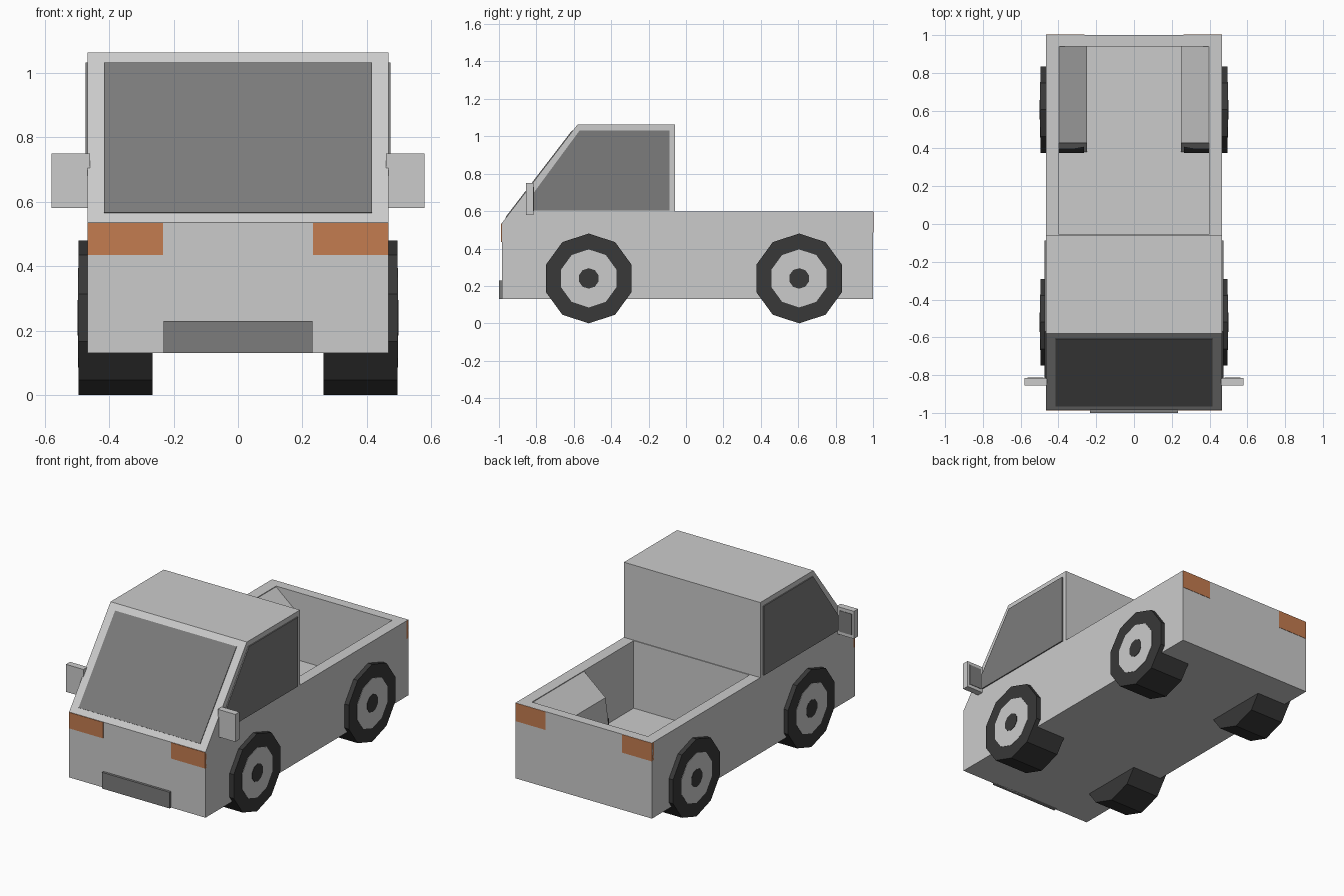
import bpy, bmesh, math

if "Cube" in bpy.data.objects:
    bpy.data.objects.remove(bpy.data.objects["Cube"])

def material(name, rgb):
    m = bpy.data.materials.new(name)
    m.diffuse_color = (*rgb, 1)
    m.use_nodes = True
    m.node_tree.nodes["Principled BSDF"].inputs["Base Color"].default_value = m.diffuse_color
    return m

GLASS = material("dark_glass", (0.2, 0.2, 0.2))
RUBBER = material("black_rubber", (0.04, 0.04, 0.04))
LAMP = material("lamp_orange", (0.55, 0.2, 0.08))

def prism(name, pts, a, b, axis="x", mat=None):
    """Extrude a profile from a to b: (y, z) points along x, or (x, z) points along y."""
    place = (lambda p, t: (t, p[0], p[1])) if axis == "x" else (lambda p, t: (p[0], t, p[1]))
    bm = bmesh.new()
    rings = [[bm.verts.new(place(p, t)) for p in pts] for t in (a, b)]
    bm.faces.new(rings[0])
    bm.faces.new(rings[1][::-1])
    n = len(pts)
    for i in range(n):
        j = (i + 1) % n
        bm.faces.new((rings[0][i], rings[1][i], rings[1][j], rings[0][j]))
    bmesh.ops.recalc_face_normals(bm, faces=bm.faces)
    me = bpy.data.meshes.new(name)
    bm.to_mesh(me)
    bm.free()
    ob = bpy.data.objects.new(name, me)
    bpy.context.collection.objects.link(ob)
    if mat:
        me.materials.append(mat)
    return ob

def box(name, x, y, z, mat=None):
    pts = [(y[0], z[0]), (y[1], z[0]), (y[1], z[1]), (y[0], z[1])]
    return prism(name, pts, x[0], x[1], "x", mat)

def decagon(r, y, z):
    return [(y + r * math.cos(math.radians(90 + 36 * i)),
             z + r * math.sin(math.radians(90 + 36 * i))) for i in range(10)]

# Body with cab, and the open bed cut out of it
body = prism("body", [(-0.985, 0.13), (-0.985, 0.535), (-0.58, 1.063), (-0.06, 1.063),
                      (-0.06, 0.598), (1.0, 0.598), (1.0, 0.13)], -0.467, 0.467)
cutter = box("bed_cutter", (-0.397, 0.397), (-0.055, 0.94), (0.18, 0.9))
cutter.hide_render = True
cut = body.modifiers.new("bed", "BOOLEAN")
cut.operation, cut.solver, cut.object = "DIFFERENCE", "EXACT", cutter
bpy.context.view_layer.objects.active = body
bpy.ops.object.modifier_apply(modifier=cut.name)
bpy.data.objects.remove(cutter)

# Windscreen lying on the sloped front of the cab
def slope(z, off):
    return (-0.985 + (z - 0.535) * 0.405 / 0.528 - 0.793 * off, z + 0.609 * off)
prism("windscreen", [slope(0.565, -0.01), slope(0.565, 0.004), slope(1.03, 0.004),
                     slope(1.03, -0.01)], -0.416, 0.416, "x", GLASS)

# Front bumper
box("front_bumper", (-0.232, 0.232), (-1.0, -0.97), (0.13, 0.23), GLASS)

for s, side in ((1, "right"), (-1, "left")):
    def span(a, b):
        return (s * a, s * b)

    # Side window
    prism(f"{side}_window", [(-0.82, 0.603), (-0.82, 0.69), (-0.568, 1.032),
                             (-0.088, 1.032), (-0.088, 0.603)], s * 0.45, s * 0.474, "x", GLASS)

    # Mirror and its glass
    box(f"{side}_mirror", span(0.46, 0.58), (-0.855, -0.815), (0.58, 0.75))
    box(f"{side}_mirror_glass", span(0.48, 0.565), (-0.83, -0.812), (0.6, 0.73), GLASS)

    # Head and tail lamps
    box(f"{side}_headlamp", span(0.233, 0.467), (-0.988, -0.97), (0.435, 0.534), LAMP)
    box(f"{side}_tail_lamp", span(0.262, 0.467), (0.98, 1.002), (0.485, 0.597), LAMP)

    # Wheel arch inside the bed, with its front face leaning back
    arch = prism(f"{side}_wheel_arch", [(s * 0.25, 0.17), (s * 0.25, 0.47),
                                        (s * 0.4, 0.596), (s * 0.4, 0.17)], 0.38, 0.945, "y")
    for v in arch.data.vertices:
        if v.co.z > 0.3 and v.co.y < 0.5:
            v.co.y = 0.43

    # Wheels: tyre, rim and hub cap
    for y, end in ((-0.52, "front"), (0.605, "rear")):
        prism(f"{end}_{side}_tyre", decagon(0.24, y, 0.24), s * 0.265, s * 0.495, "x", RUBBER)
        prism(f"{end}_{side}_rim", decagon(0.155, y, 0.24), s * 0.48, s * 0.497)
        prism(f"{end}_{side}_hub", decagon(0.055, y, 0.24), s * 0.48, s * 0.499, "x", RUBBER)
